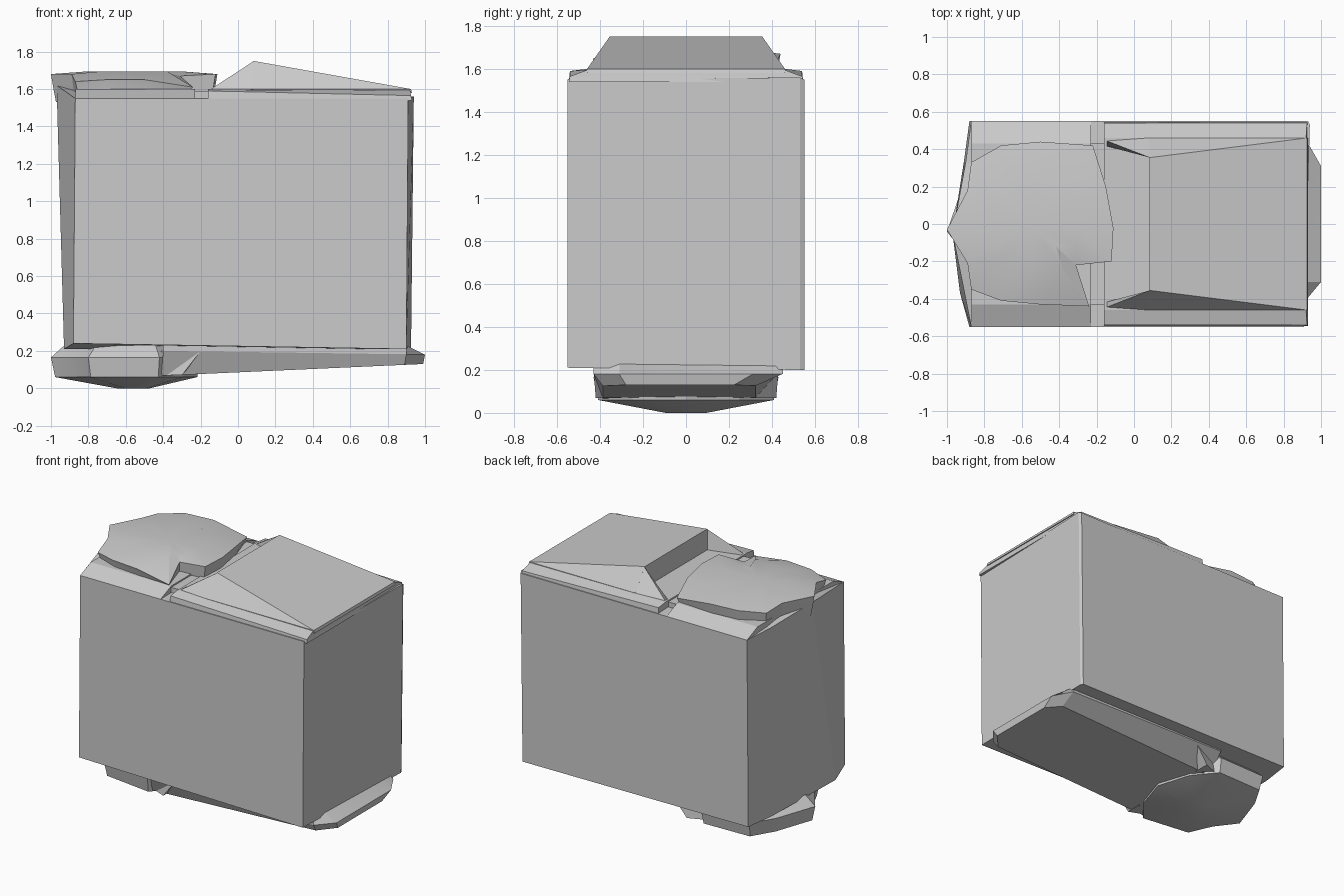
import bpy
import bmesh

cube = bpy.data.objects.get("Cube")
if cube:
    bpy.data.objects.remove(cube, do_unlink=True)

grey = bpy.data.materials.new("plain grey")
grey.use_nodes = True
tint = (0.6, 0.6, 0.6, 1)
grey.diffuse_color = tint
grey.node_tree.nodes["Principled BSDF"].inputs["Base Color"].default_value = tint


def loft(name, rings, smooth=False):
    """Join rings of equal length into a closed solid."""
    bm = bmesh.new()
    loops = [[bm.verts.new(p) for p in ring] for ring in rings]
    for low, high in zip(loops, loops[1:]):
        for i in range(len(low)):
            j = (i + 1) % len(low)
            bm.faces.new((low[i], low[j], high[j], high[i]))
    for loop in (loops[0], loops[-1]):
        centre = bm.verts.new(sum((v.co for v in loop), loop[0].co * 0) / len(loop))
        for i in range(len(loop)):
            bm.faces.new((loop[i], loop[(i + 1) % len(loop)], centre))
    bmesh.ops.recalc_face_normals(bm, faces=bm.faces)
    mesh = bpy.data.meshes.new(name)
    bm.to_mesh(mesh)
    bm.free()
    mesh.materials.append(grey)
    obj = bpy.data.objects.new(name, mesh)
    bpy.context.collection.objects.link(obj)
    if smooth:
        bpy.ops.object.select_all(action="DESELECT")
        bpy.context.view_layer.objects.active = obj
        obj.select_set(True)
        bpy.ops.object.shade_smooth_by_angle(angle=0.3)
    return obj


def flat(outline, z):
    return [(x, y, z) for x, y in outline]


def scaled(ring, factor, z, cx=-0.55, cy=0):
    return [(cx + (p[0] - cx) * factor, cy + (p[1] - cy) * factor, z) for p in ring]


def rect(x0, x1, y, z0, z1):
    return [(x0, -y, z0), (x1, -y, z1), (x1, y, z1), (x0, y, z0)]


# Main block with a slanting ridge on its -x end
foot = [(-0.93, -0.37, 0.21), (-0.88, -0.55, 0.24), (0.9, -0.55, 0.21),
        (0.925, 0.53, 0.2), (0.915, 0.55, 0.2), (-0.88, 0.55, 0.21), (-0.91, 0.33, 0.21)]
head = [(-0.97, -0.05, 1.62), (-0.87, -0.55, 1.55), (0.91, -0.55, 1.55),
        (0.94, 0.53, 1.56), (0.93, 0.55, 1.55), (-0.87, 0.55, 1.55), (-0.9, 0.33, 1.56)]
loft("body", [foot, head])

# Sloped shoulders either side of the notch
loft("left_shoulder", [rect(-0.87, -0.23, 0.55, 1.54, 1.54),
                       rect(-0.87, -0.23, 0.55, 1.55, 1.55),
                       rect(-0.87, -0.23, 0.43, 1.6, 1.6)])
loft("right_shoulder", [rect(-0.16, 0.93, 0.545, 1.54, 1.54),
                        rect(-0.16, 0.925, 0.54, 1.59, 1.565),
                        rect(-0.16, 0.92, 0.46, 1.6, 1.595)])
loft("notch_floor", [rect(-0.25, -0.14, 0.43, 1.54, 1.54),
                     rect(-0.25, -0.14, 0.43, 1.59, 1.59)])

# Wedge roof with an upright wall facing -x
loft("wedge_roof", [rect(0.08, 0.93, 0.46, 1.58, 1.58),
                    rect(0.08, 0.925, 0.46, 1.6, 1.6),
                    rect(0.08, 0.085, 0.355, 1.75, 1.75)])

# Tapering wings beside the upright wall
for name, side in (("front_wing", -1), ("back_wing", 1)):
    loft(name, [[(-0.16, y * side, 1.59) for y in (0.42, 0.45, 0.46)],
                [(0.085, 0.355 * side, 1.59), (0.085, 0.355 * side, 1.75),
                 (0.085, 0.46 * side, 1.6)]])

# Faceted cap with a point at its -x end
rim = [(-1, -0.03, 1.68), (-0.89, -0.21, 1.68), (-0.87, -0.35, 1.64),
       (-0.71, -0.41, 1.65), (-0.5, -0.43, 1.65), (-0.24, -0.44, 1.61),
       (-0.31, -0.22, 1.67), (-0.12, -0.2, 1.68), (-0.11, -0.02, 1.68),
       (-0.15, 0.2, 1.67), (-0.22, 0.42, 1.63), (-0.5, 0.44, 1.67),
       (-0.71, 0.42, 1.67), (-0.87, 0.33, 1.66), (-0.89, 0.18, 1.68)]
loft("cap", [scaled(rim, 0.94, 1.53), scaled(rim, 0.97, 1.6), rim,
             scaled(rim, 0.55, 1.695)], smooth=True)

# Sloping tongue under the body, steeper along the front
lip = [(-0.4, -0.43), (0.9, -0.43), (1, -0.31), (1, 0.31), (0.92, 0.45), (-0.4, 0.45)]
loft("tongue", [[(x - 0.01, y * (0.9 if y < 0 else 0.72), 0.085 + 0.045 * x) for x, y in lip],
                [(x, y, 0.2 - 0.02 * max(x, 0)) for x, y in lip],
                [(min(x, 0.9), y, 0.23) for x, y in lip]], smooth=True)

# Shallow faceted foot with a point under the -x end
pad = [(-1, -0.04), (-0.88, -0.2), (-0.8, -0.38), (-0.42, -0.43), (-0.28, -0.26),
       (-0.2, 0), (-0.28, 0.26), (-0.42, 0.43), (-0.8, 0.42), (-0.9, 0.25)]
loft("foot_pad", [scaled(pad, 0.22, 0), scaled(pad, 0.95, 0.06),
                  flat(pad, 0.165), scaled(pad, 0.84, 0.23)], smooth=True)

# Small gussets between the foot and the tongue
for name, side in (("front_gusset", -1), ("back_gusset", 1)):
    loft(name, [[(-0.45, 0.36 * side, 0.2), (-0.18, 0.28 * side, 0.2), (-0.2, 0.43 * side, 0.2)],
                [(-0.4, 0.38 * side, 0.07), (-0.3, 0.3 * side, 0.07), (-0.3, 0.42 * side, 0.07)]])
